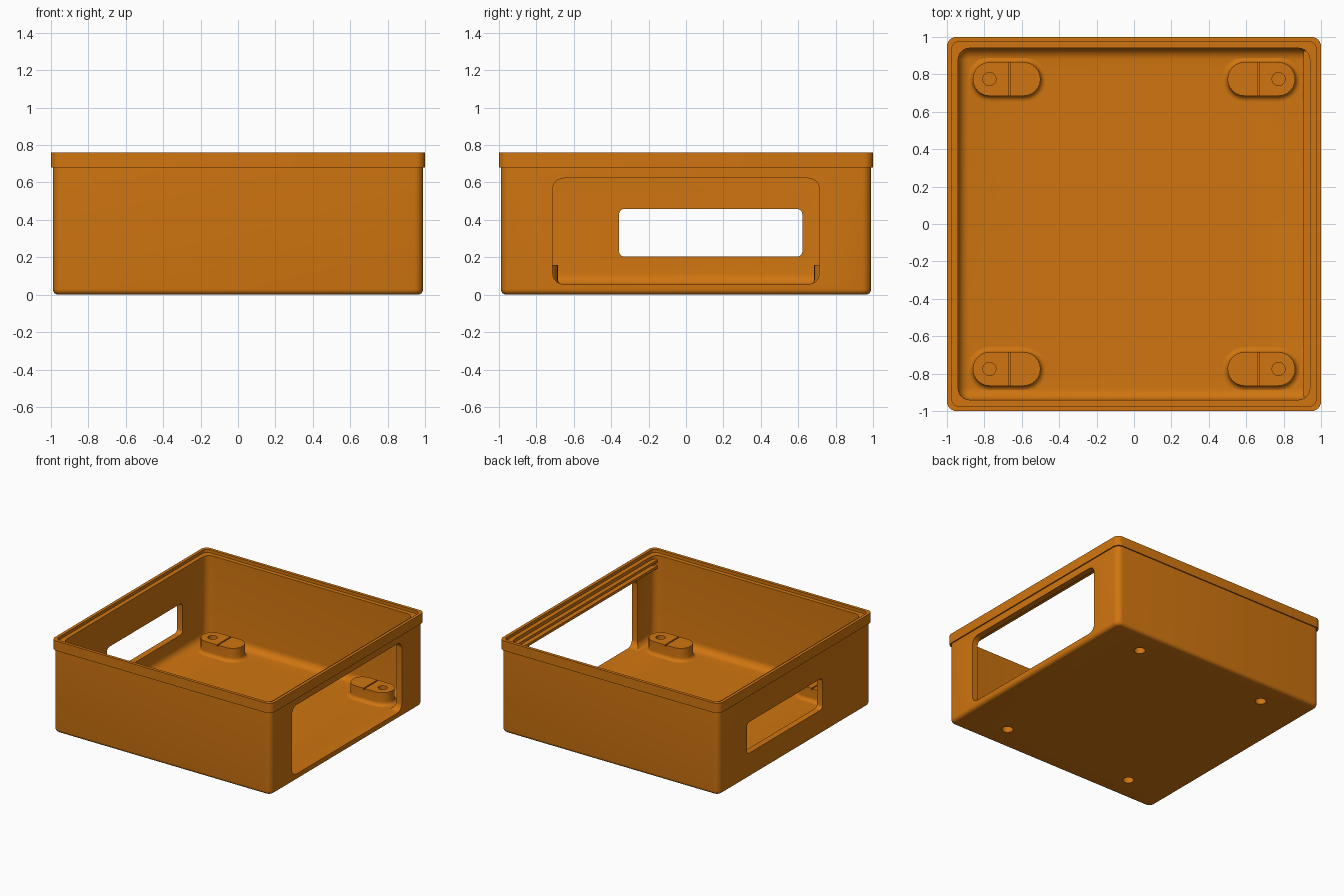
import bpy, bmesh, math

if "Cube" in bpy.data.objects:
    bpy.data.objects.remove(bpy.data.objects["Cube"], do_unlink=True)

COLOR = (0.63, 0.178, 0.005, 1)
orange = bpy.data.materials.new("orange_plastic")
orange.use_nodes = True
orange.diffuse_color = COLOR
orange.node_tree.nodes["Principled BSDF"].inputs["Base Color"].default_value = COLOR


def rounded_rect(hu, hv, r, steps=6):
    """Outline of a rounded rectangle with half sizes hu, hv."""
    pts = []
    for corner, (su, sv) in enumerate([(1, 1), (-1, 1), (-1, -1), (1, -1)]):
        for i in range(steps + 1):
            a = math.pi / 2 * (corner + i / steps)
            pts.append((su * (hu - r) + r * math.cos(a), sv * (hv - r) + r * math.sin(a)))
    return pts


def loft(name, rings, center=(0, 0), axis="z"):
    """Closed solid through rounded rectangles (hu, hv, radius, depth)."""
    bm = bmesh.new()
    loops = []
    for hu, hv, r, w in rings:
        loop = []
        for u, v in rounded_rect(hu, hv, r):
            u, v = u + center[0], v + center[1]
            loop.append(bm.verts.new((u, v, w) if axis == "z" else (w, u, v)))
        loops.append(loop)
    n = len(loops[0])
    for a, b in zip(loops, loops[1:]):
        for i in range(n):
            j = (i + 1) % n
            bm.faces.new((a[i], a[j], b[j], b[i]))
    bm.faces.new(loops[0])
    bm.faces.new(loops[-1])
    bmesh.ops.remove_doubles(bm, verts=bm.verts[:], dist=1e-5)
    bmesh.ops.recalc_face_normals(bm, faces=bm.faces[:])
    mesh = bpy.data.meshes.new(name)
    bm.to_mesh(mesh)
    bm.free()
    mesh.materials.append(orange)
    obj = bpy.data.objects.new(name, mesh)
    bpy.context.collection.objects.link(obj)
    return obj


def activate(obj):
    bpy.ops.object.select_all(action="DESELECT")
    obj.select_set(True)
    bpy.context.view_layer.objects.active = obj


def cut(obj, cutter):
    mod = obj.modifiers.new("cut", "BOOLEAN")
    mod.operation = "DIFFERENCE"
    mod.solver = "EXACT"
    mod.object = cutter
    activate(obj)
    bpy.ops.object.modifier_apply(modifier=mod.name)


def smooth(obj):
    activate(obj)
    bpy.ops.object.shade_smooth_by_angle(angle=math.radians(35))


def fillet(radius, steps=6):
    """Pairs (inset, height) running along a quarter-round fillet."""
    for i in range(steps + 1):
        a = math.pi / 2 * i / steps
        yield radius * (1 - math.sin(a)), radius * (1 - math.cos(a))


FLOOR, TOP, RIM = 0.053, 0.76, 0.68
BODY, INNER = 0.99, 0.94


def square(half, r, z):
    return (half, half, r, z)


# Shell profile: rounded bottom edge, wall, overhanging rim, ledge, inner wall, floor
shell_rings = [square(BODY - d, 0.05 - d, z) for d, z in fillet(0.03)]
shell_rings += [square(BODY, 0.05, RIM), square(1, 0.05, RIM), square(1, 0.05, TOP),
                square(0.975, 0.04, TOP), square(0.975, 0.04, TOP - 0.025),
                square(INNER, 0.06, TOP - 0.025)]
shell_rings += [square(INNER - d, 0.062 - d, FLOOR + z)
                for d, z in reversed(list(fillet(0.06)))]
shell = loft("box_shell", shell_rings)

# Openings in the left and right walls
cutters = [
    loft("large_opening_cutter", [(0.713, 0.284, 0.06, 0.85), (0.713, 0.284, 0.06, 1.1)],
         (0, 0.339), "x"),
    loft("small_window_cutter", [(0.49, 0.128, 0.03, -1.1), (0.49, 0.128, 0.03, -0.85)],
         (0.132, 0.331), "x"),
]
for c in cutters:
    cut(shell, c)

# Four mounting pads with screw holes above and below
MOUNT_TOP, HU, HV = 0.16, 0.181, 0.09
for sx, side in ((1, "left"), (-1, "right")):
    for sy, end in ((-1, "front"), (1, "back")):
        y = sy * 0.775
        rings = [(HU + d, HV + d, HV + d, FLOOR + z) for d, z in fillet(0.03)]
        rings.append((HU, HV, HV, MOUNT_TOP))
        pad = loft(f"{end}_{side}_mounting_pad", rings, (sx * 0.681, y))
        top_hole = loft("top_hole_cutter", [(0.035, 0.035, 0.035, z) for z in (0.07, 0.3)],
                        (sx * 0.773, y))
        seam = loft("seam_cutter", [(0.005, 0.2, 0.001, z) for z in (0.147, 0.3)],
                    (sx * 0.666, y))
        foot_hole = loft("foot_hole_cutter", [(0.042, 0.042, 0.042, z) for z in (-0.1, 0.12)],
                         (sx * 0.594, y))
        for c in (top_hole, seam, foot_hole):
            cut(pad, c)
        cut(shell, foot_hole)
        cutters += [top_hole, seam, foot_hole]
        smooth(pad)
smooth(shell)

# Guide ribs above the large opening, inside the left wall
for name, z in (("lower", 0.635), ("upper", 0.685)):
    loft(f"{name}_guide_rib", [(0.02, 0.925, 0.002, z), (0.02, 0.925, 0.002, z + 0.022)],
         (0.925, 0))

for c in cutters:
    bpy.data.objects.remove(c, do_unlink=True)
